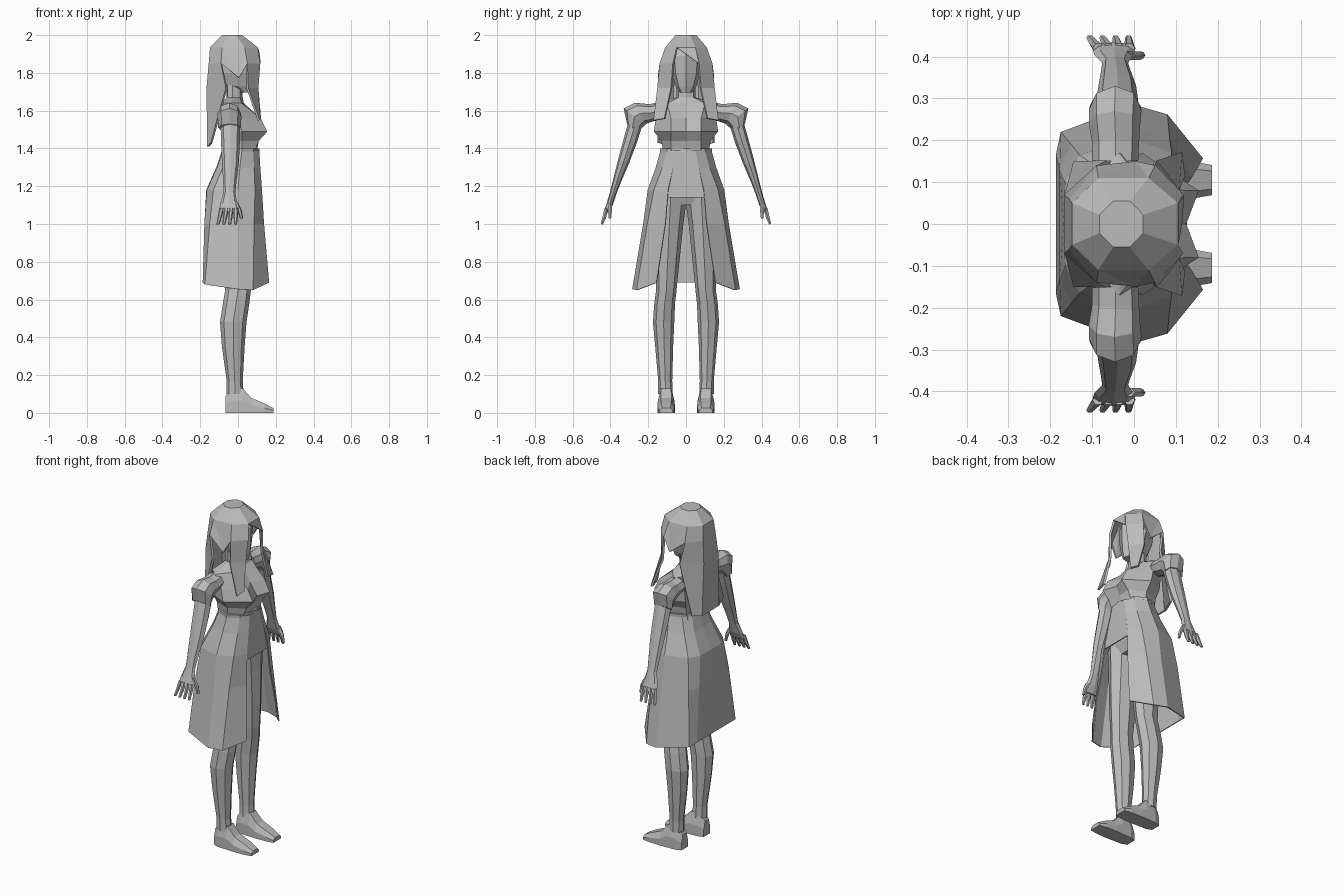
import bpy, bmesh, math
from mathutils import Vector

grey = bpy.data.materials.new("plain grey")
grey.diffuse_color = (0.5, 0.5, 0.5, 1)


def make(name, verts, faces, mirror=False, thick=0):
    me = bpy.data.meshes.new(name)
    bm = bmesh.new()
    vs = [bm.verts.new(v) for v in verts]
    for f in faces:
        bm.faces.new([vs[i] for i in f])
    bmesh.ops.recalc_face_normals(bm, faces=bm.faces)
    bm.to_mesh(me)
    bm.free()
    me.materials.append(grey)
    ob = bpy.data.objects.new(name, me)
    bpy.context.collection.objects.link(ob)
    if mirror:
        m = ob.modifiers.new("mirror", 'MIRROR')
        m.use_axis = (False, True, False)
    if thick:
        s = ob.modifiers.new("thickness", 'SOLIDIFY')
        s.thickness = thick
    return ob


def loft(name, rings, mirror=False, thick=0, closed=True):
    n = len(rings[0])
    verts = [p for r in rings for p in r]
    faces = []
    for k in range(len(rings) - 1):
        for i in range(n if closed else n - 1):
            j = (i + 1) % n
            faces.append((k*n+i, k*n+j, (k+1)*n+j, (k+1)*n+i))
    if closed:
        faces += [tuple(range(n)), tuple(range((len(rings)-1)*n, len(rings)*n))]
    return make(name, verts, faces, mirror, thick)


def tube(name, secs, n=8, mirror=True):
    """Each section: outer (y, z), inner (y, z), smallest x, largest x."""
    rings = []
    for oy, oz, iy, iz, x0, x1 in secs:
        a, b = Vector((0, oy, oz)), Vector((0, iy, iz))
        mid, h = (a + b) / 2, (a - b) / 2
        mid.x = (x0 + x1) / 2
        rings.append([mid + h * math.sin(t) + Vector(((x1 - x0) / 2 * math.cos(t), 0, 0))
                      for t in (2 * math.pi * i / n for i in range(n))])
    return loft(name, rings, mirror)


def body(name, levels):
    """Symmetric closed rings from half outlines (back centre to front centre)."""
    rings = []
    for z, pts in levels:
        half = [(x, y, z) for x, y in pts]
        rings.append(half + [(x, -y, z) for x, y, z in half[-2:0:-1]])
    return loft(name, rings)


# torso, bust and neck
body("torso", [
    (1.39, [(-.08, 0), (-.07, .09), (.02, .122), (.09, .08), (.1, 0)]),
    (1.44, [(-.08, 0), (-.07, .1), (.02, .13), (.11, .08), (.105, 0)]),
    (1.49, [(-.09, 0), (-.08, .12), (.02, .17), (.155, .08), (.125, 0)]),
    (1.56, [(-.09, 0), (-.08, .13), (.0, .16), (.12, .08), (.08, 0)]),
    (1.64, [(-.09, 0), (-.085, .12), (-.035, .17), (.02, .1), (.03, 0)]),
    (1.67, [(-.06, 0), (-.055, .04), (-.03, .05), (.01, .04), (.025, 0)]),
    (1.77, [(-.06, 0), (-.055, .04), (-.03, .05), (.01, .04), (.02, 0)])])
body("pelvis", [
    (1.1, [(-.11, 0), (-.11, .08), (-.02, .15), (.07, .08), (.065, 0)]),
    (1.16, [(-.13, 0), (-.12, .1), (-.02, .165), (.09, .09), (.09, 0)]),
    (1.39, [(-.08, 0), (-.07, .09), (.02, .12), (.09, .08), (.1, 0)])])
# head
tube("head", [(.03, 1.695, -.03, 1.695, .0, .07), (.055, 1.73, -.055, 1.73, -.08, .08),
              (.078, 1.8, -.078, 1.8, -.11, .085), (.085, 1.89, -.085, 1.89, -.12, .085),
              (.06, 1.96, -.06, 1.96, -.09, .04)], mirror=False)

# legs
tube("leg", [
    (.165, 1.16, -.005, 1.16, -.11, .1), (.165, 1.09, .002, 1.09, -.105, .095),
    (.162, 1.0, .014, 1.0, -.1, .09),
    (.16, .8, .035, .8, -.08, .08), (.158, .65, .05, .65, -.068, .068),
    (.168, .58, .058, .58, -.08, .06), (.175, .48, .062, .48, -.095, .045),
    (.163, .35, .068, .35, -.085, .035), (.147, .17, .073, .17, -.06, .025),
    (.147, .1, .07, .1, -.06, .03)])
# feet, lofted from heel to toe
loft("foot", [[(x, .105 - w, 0), (x, .105 + w, 0), (x, .105 + w, h * .5),
               (x, .105 + w * .6, h), (x, .105 - w * .6, h), (x, .105 - w, h * .5)]
              for x, w, h in [(-.065, .03, .09), (-.03, .042, .13), (.025, .044, .13),
                              (.07, .046, .08), (.14, .044, .05), (.187, .036, .025)]], True)

# puffed sleeves
tube("sleeve", [
    (.15, 1.64, .15, 1.55, -.1, .01), (.2, 1.635, .185, 1.54, -.1, .012),
    (.27, 1.642, .212, 1.53, -.108, .015), (.33, 1.612, .215, 1.525, -.108, .018),
    (.312, 1.53, .255, 1.49, -.105, .015)])
# arms and palms
tube("arm", [
    (.308, 1.53, .235, 1.51, -.092, .012), (.33, 1.45, .26, 1.43, -.09, .01),
    (.36, 1.34, .302, 1.32, -.085, .005), (.385, 1.24, .343, 1.225, -.079, -.007),
    (.402, 1.17, .368, 1.16, -.076, -.014), (.42, 1.11, .388, 1.1, -.095, -.002),
    (.435, 1.065, .408, 1.06, -.1, .004)])
# fingers fanning out of the palm
for i in range(4):
    r, t = -.086 + i * .025, -.106 + i * .031
    m = (r + t) / 2
    tube("finger", [(.433, 1.085, .409, 1.08, r - .013, r + .013),
                    (.443, 1.04, .421, 1.035, m - .011, m + .011),
                    (.452, 1.0, .439, .998, t - .008, t + .008)], 6)
tube("thumb", [(.414, 1.12, .39, 1.1, -.03, .002), (.414, 1.075, .39, 1.07, -.004, .02),
               (.412, 1.03, .395, 1.03, .01, .027)], 6)

# open fronted skirt, back centre to front edge
levels = [
    (1.39, [(-.085, 0), (-.08, .06), (-.05, .11), (.02, .135), (.08, .1), (.113, .05)]),
    (1.3, [(-.115, 0), (-.11, .08), (-.08, .13), (.01, .16), (.085, .125), (.118, .068)]),
    (1.18, [(-.168, 0), (-.165, .1), (-.13, .165), (.0, .203), (.09, .17), (.127, .095)]),
    (1.0, [(-.178, 0), (-.178, .13), (-.15, .19), (.0, .227), (.085, .205), (.138, .11)]),
    (.67, [(-.187, 0), (-.187, .165), (-.175, .22), (.0, .285), (.08, .262), (.165, .157)])]
hem = [.02, .02, .01, -.015, -.02, .02]
loft("skirt", [[(x, y, z + (hem[i] if z < .7 else 0)) for i, (x, y) in enumerate(p)]
               for z, p in levels], True, .006, False)
# short front panel
loft("skirt_front_panel", [[(x, 0, z), (x, y, z)] for x, y, z in
                           [(.113, .05, 1.39), (.118, .068, 1.3), (.127, .1, 1.14)]],
     True, .006, False)
# waistband
body("waistband", [(z, [(-.088, 0), (-.082, .07), (-.05, .113), (.02, .138), (.083, .1), (.114, 0)])
                   for z in (1.383, 1.4)])

# hair: columns 0 front lock inner, 1 front lock outer, 2 side, 3 back
hair = [
    (2.0, [(.022, .022), (-.01, .055), (-.05, .055), (-.083, .022)]),
    (1.935, [(.105, .05), (.035, .11), (-.085, .11), (-.148, .05)]),
    (1.85, [(.118, .07), (.05, .14), (-.09, .14), (-.155, .06)]),
    (1.72, [(.108, .08), (.055, .152), (-.065, .152), (-.167, .07)])]
hv = [(x, y, z) for z, p in hair for x, y in p]
hv += [(.122, .115, 1.56), (.115, .172, 1.55), (-.145, .15, 1.43), (-.163, .08, 1.41)]
hv += [(x, 0, z) for x, z in ((.022, 2), (.105, 1.935), (-.083, 2), (-.148, 1.935),
                              (-.155, 1.85), (-.167, 1.72), (-.163, 1.41))]
hv += [(.005, .15, 1.775)]
hf = [(k*4+i, k*4+i+1, k*4+i+5, k*4+i+4) for k in range(4) for i in (0, 2)]
hf += [(1, 2, 6, 5), (5, 6, 27), (5, 27, 9), (6, 10, 27)]           # sides
hf += [(20, 0, 4, 21), (22, 3, 7, 23), (23, 7, 11, 24),
       (24, 11, 15, 25), (25, 15, 19, 26), (20, 0, 1, 2, 3, 22)]  # front, back, crown
make("hair", hv, hf, True, .012)
# swept fringe
make("fringe", [(.106, -.05, 1.935), (.106, .05, 1.935), (.12, .068, 1.85), (.115, .0, 1.9)],
     [(0, 1, 2, 3)], False, .008)
